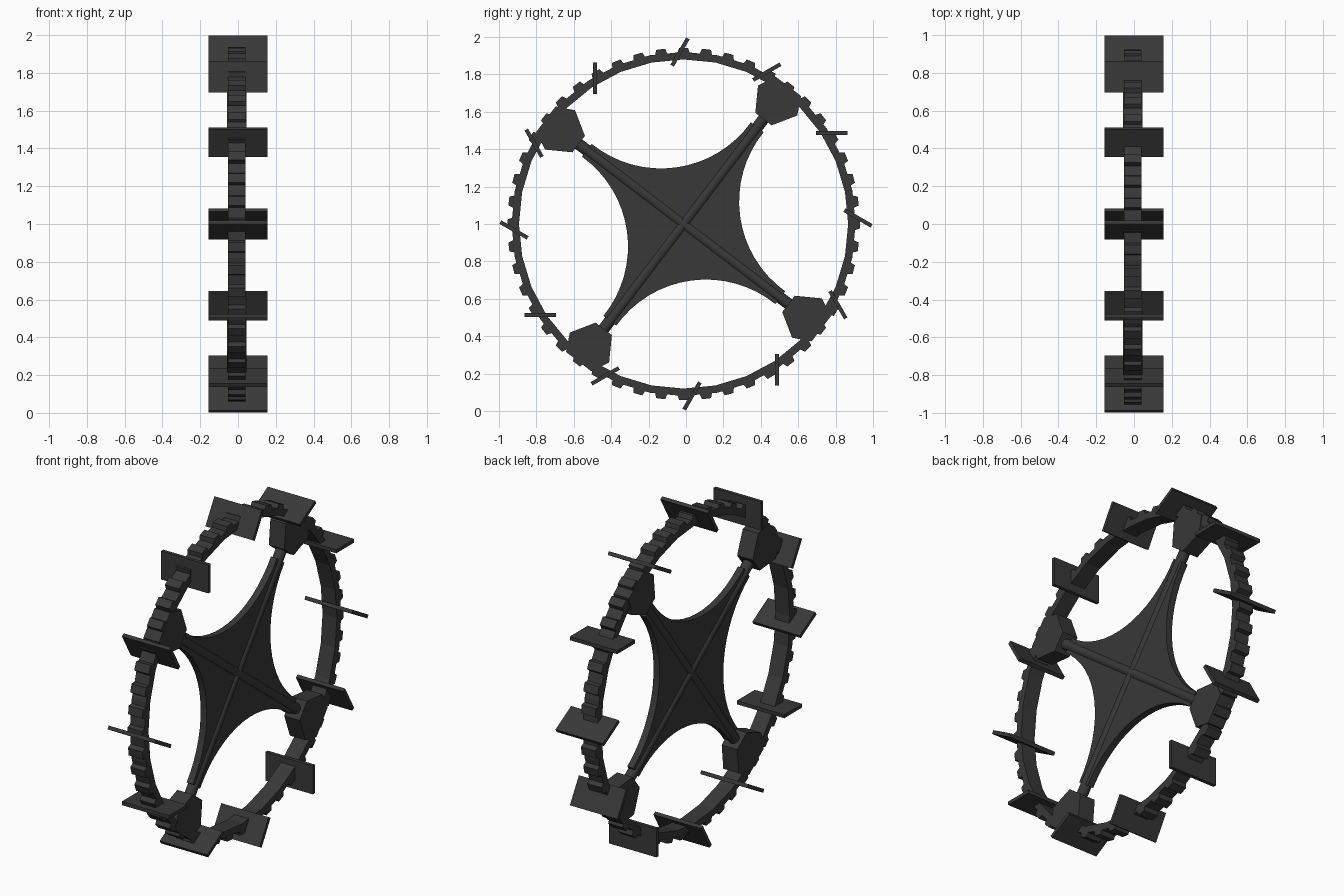
import bpy, bmesh
from math import sin, cos, radians, pi, sqrt, asin

if "Cube" in bpy.data.objects:
    bpy.data.objects.remove(bpy.data.objects["Cube"])

CY, CZ, CX = -0.013, 1.0, -0.007      # wheel hub position

mat = bpy.data.materials.new("dark_metal")
mat.diffuse_color = (0.04, 0.04, 0.04, 1)
mat.use_nodes = True
mat.node_tree.nodes["Principled BSDF"].inputs["Base Color"].default_value = mat.diffuse_color


def finish(name, bm, loc):
    bmesh.ops.recalc_face_normals(bm, faces=bm.faces)
    me = bpy.data.meshes.new(name)
    bm.to_mesh(me)
    bm.free()
    ob = bpy.data.objects.new(name, me)
    bpy.context.collection.objects.link(ob)
    ob.location = loc
    me.materials.append(mat)
    return ob


def prism(bm, pts, half, angle=0.0):
    """Extrude a yz outline along x, turned by angle about the axle."""
    c, s = cos(angle), sin(angle)
    rings = [[bm.verts.new((x, p * c - q * s, p * s + q * c)) for p, q in pts]
             for x in (-half, half)]
    n = len(pts)
    for i in range(n):
        j = (i + 1) % n
        bm.faces.new((rings[0][i], rings[0][j], rings[1][j], rings[1][i]))
    bm.faces.new(rings[0])
    bm.faces.new(rings[1])


HUB = (CX, CY, CZ)
W = 0.047                              # half width of the rim

# Rim: faceted hoop
bm = bmesh.new()
N = 32
loops = []
for i in range(N):
    a = 2 * pi * i / N
    loops.append([bm.verts.new((x, r * cos(a), r * sin(a)))
                  for x, r in ((-W, 0.88), (W, 0.88), (W, 0.92), (-W, 0.92))])
for i in range(N):
    p, q = loops[i], loops[(i + 1) % N]
    for k in range(4):
        m = (k + 1) % 4
        bm.faces.new((p[k], p[m], q[m], q[k]))
finish("rim", bm, HUB)

# Tread teeth around the rim
bm = bmesh.new()
for i in range(48):
    prism(bm, [(0.9, -0.038), (0.942, -0.024), (0.942, 0.024), (0.9, 0.038)],
          W, 2 * pi * i / 48)
finish("rim_teeth", bm, HUB)

# Slanted paddles
for i in range(12):
    a = radians(2 + 30 * i)
    bm = bmesh.new()
    prism(bm, [(-0.084, -0.0105), (0.084, -0.0105), (0.084, 0.0105), (-0.084, 0.0105)],
          0.155, a - radians(32))
    finish(f"paddle_{i + 1}", bm, (0, 0.92 * cos(a), CZ + 0.92 * sin(a)))

SPOKE = radians(52.7)

# Blocks joining spokes to the rim
for i in range(4):
    bm = bmesh.new()
    prism(bm, [(0.705, -0.055), (0.83, -0.132), (0.925, -0.085),
               (0.925, 0.085), (0.83, 0.132), (0.705, 0.055)],
          W + 0.004, SPOKE + i * pi / 2)
    finish(f"spoke_block_{i + 1}", bm, HUB)

# Two crossing round spokes
for i in range(2):
    a = SPOKE + i * pi / 2
    bpy.ops.mesh.primitive_cylinder_add(vertices=12, radius=0.031, depth=1.5,
                                        location=HUB, rotation=(a - pi / 2, 0, 0))
    ob = bpy.context.object
    ob.name = f"spoke_{i + 1}"
    ob.data.materials.append(mat)
    bpy.ops.object.shade_smooth_by_angle(angle=radians(35))

# Concave four-pointed web plate
tip, hw, near = 0.65, 0.043, 0.305
along, side = (tip + hw) * sqrt(0.5), (tip - hw) * sqrt(0.5)
sag = along - near
R = (side ** 2 + sag ** 2) / (2 * sag)
span = asin(side / R)
outline = []
for k in range(4):
    m = SPOKE + pi / 4 + k * pi / 2
    for i in range(17):
        t = span * (i / 8 - 1)
        p, q = near + R - R * cos(t), R * sin(t)
        outline.append((p * cos(m) - q * sin(m), p * sin(m) + q * cos(m)))
bm = bmesh.new()
prism(bm, outline, 0.02)
finish("web_plate", bm, HUB)
